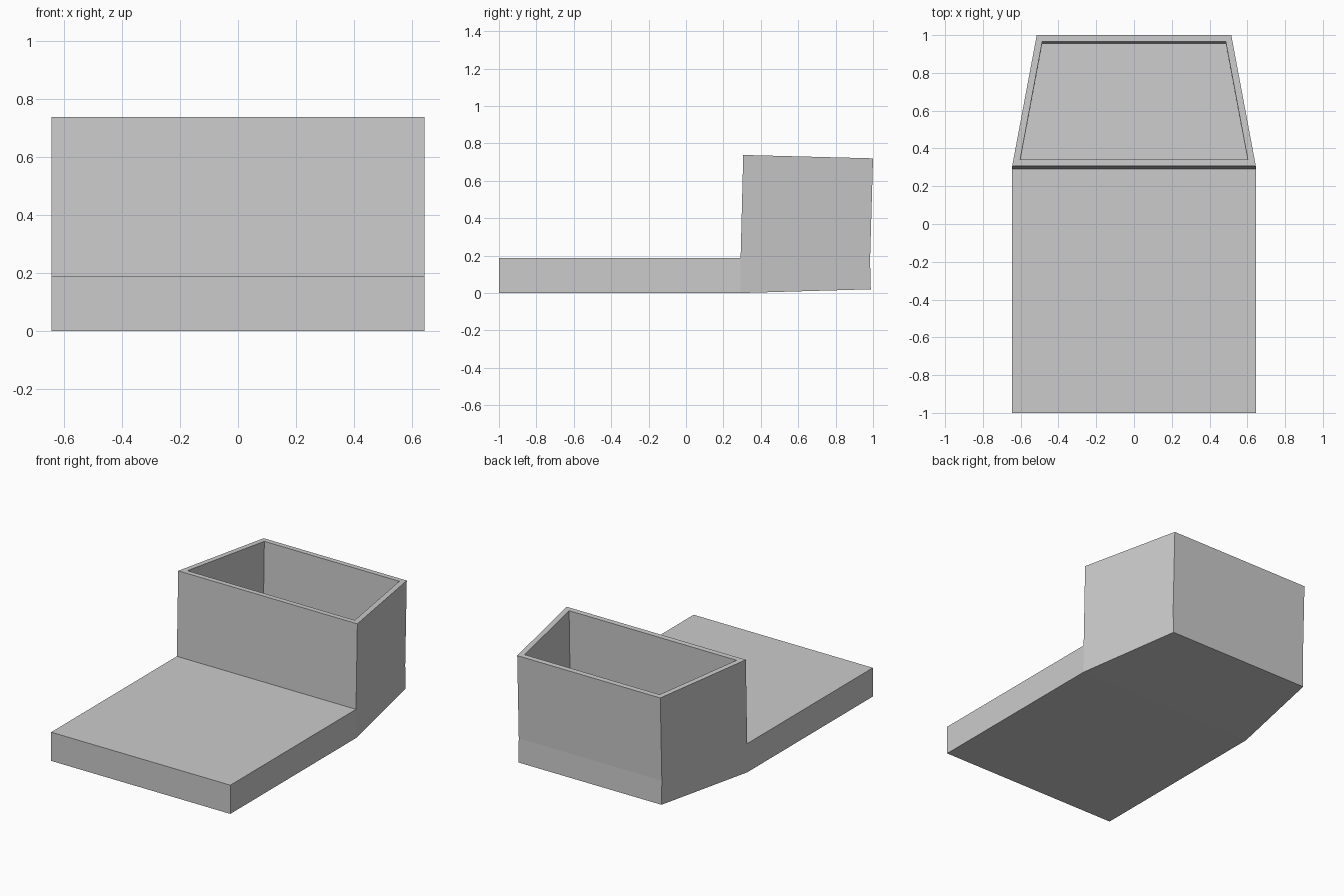
import bpy
import bmesh
from mathutils import Vector

cube = bpy.data.objects.get("Cube")
if cube:
    bpy.data.objects.remove(cube)

grey = bpy.data.materials.new("light grey")
grey.use_nodes = True
colour = (0.6, 0.6, 0.6, 1)
grey.diffuse_color = colour
grey.node_tree.nodes["Principled BSDF"].inputs["Base Color"].default_value = colour

FRONT, BACK = 0.645, 0.515      # half widths at the hinge and at the rear
HINGE, DECK_TOP = 0.292, 0.187
WALL, LEAN = 0.035, 0.023


def loft(bm, sections):
    """Join four-cornered sections (half width, low y/z, high y/z) from front to back."""
    rings = []
    for half, low, high in sections:
        rings.append([bm.verts.new(p) for p in (
            (-half, *low), (half, *low), (half, *high), (-half, *high))])
    bm.faces.new(rings[0])
    bm.faces.new(rings[-1][::-1])
    for a, b in zip(rings, rings[1:]):
        for i in range(4):
            j = (i + 1) % 4
            bm.faces.new((a[i], b[i], b[j], a[j]))
    bmesh.ops.recalc_face_normals(bm, faces=bm.faces[:])


def finish(bm, name):
    mesh = bpy.data.meshes.new(name)
    bm.to_mesh(mesh)
    bm.free()
    mesh.materials.append(grey)
    obj = bpy.data.objects.new(name, mesh)
    bpy.context.collection.objects.link(obj)


# Flat deck whose tapered rear end rises slightly
bm = bmesh.new()
loft(bm, [
    (FRONT, (-1, 0), (-1, DECK_TOP)),
    (FRONT, (HINGE, 0), (HINGE, DECK_TOP)),
    (BACK, (0.988, 0.02), (0.984, 0.175)),
])
finish(bm, "deck")

# Tapered open bin leaning slightly backwards
bm = bmesh.new()
loft(bm, [
    (FRONT, (HINGE, DECK_TOP), (0.306, 0.738)),
    (BACK, (0.984, 0.175), (1, 0.72)),
])
bm.normal_update()
top = max(bm.faces, key=lambda f: f.normal.z)
bottom = min(bm.faces, key=lambda f: f.normal.z)
bmesh.ops.delete(bm, geom=[bottom], context='FACES_ONLY')

# Hollow the bin, leaving a rim and a floor
bmesh.ops.inset_region(bm, faces=[top], thickness=WALL, use_even_offset=True)
floor = bmesh.ops.extrude_discrete_faces(bm, faces=[top])["faces"][0]
depth = 0.53
bmesh.ops.translate(bm, verts=floor.verts[:], vec=Vector((0, -LEAN * depth, -depth)))
finish(bm, "bin")
